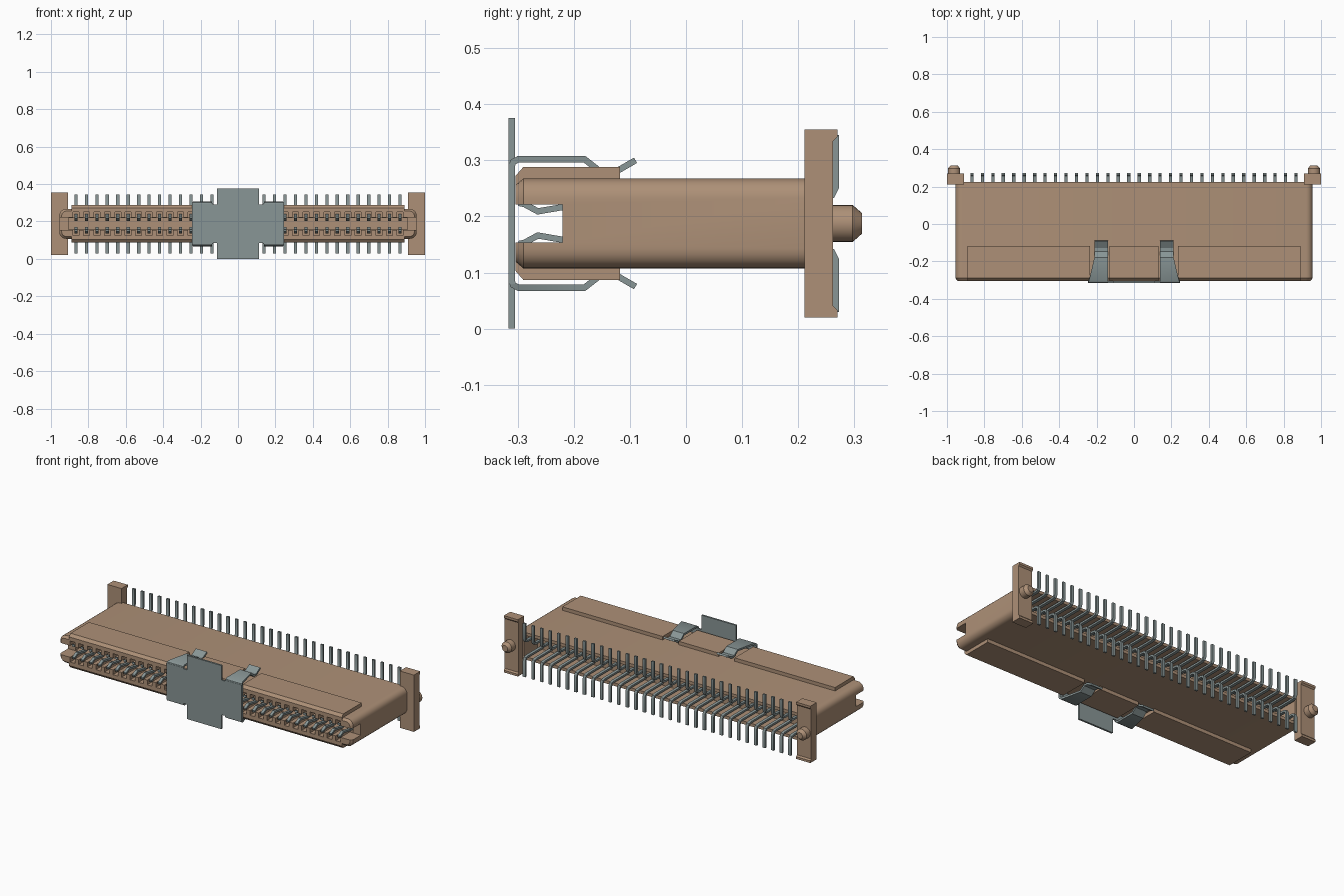
import bpy, bmesh, math
from mathutils import Vector

if "Cube" in bpy.data.objects:
    bpy.data.objects.remove(bpy.data.objects["Cube"])

MID = 0.1875  # height of the horizontal symmetry plane


def material(name, rgb):
    m = bpy.data.materials.new(name)
    m.use_nodes = True
    m.diffuse_color = (*rgb, 1)
    m.node_tree.nodes["Principled BSDF"].inputs["Base Color"].default_value = (*rgb, 1)
    return m


TAN = material("tan plastic", (0.42, 0.28, 0.185))
STEEL = material("grey steel", (0.25, 0.305, 0.305))


def finish(name, bm, mat, smooth=True):
    bmesh.ops.recalc_face_normals(bm, faces=bm.faces)
    me = bpy.data.meshes.new(name)
    bm.to_mesh(me)
    bm.free()
    ob = bpy.data.objects.new(name, me)
    bpy.context.collection.objects.link(ob)
    me.materials.append(mat)
    bpy.ops.object.select_all(action='DESELECT')
    ob.select_set(True)
    bpy.context.view_layer.objects.active = ob
    if smooth:
        bpy.ops.object.shade_smooth_by_angle(angle=math.radians(30))
    return ob


def loft(bm, rings):
    """Closed skin through rings of points, capped at both ends."""
    loops = [[bm.verts.new(p) for p in r] for r in rings]
    n = len(loops[0])
    for a, b in zip(loops, loops[1:]):
        for i in range(n):
            j = (i + 1) % n
            bm.faces.new((a[i], a[j], b[j], b[i]))
    bm.faces.new(loops[0])
    bm.faces.new(loops[-1])


def box(bm, x0, x1, y0, y1, z0, z1):
    loft(bm, [[(x, y0, z0), (x, y1, z0), (x, y1, z1), (x, y0, z1)] for x in (x0, x1)])


def extrude_x(bm, profile, x0, x1):
    loft(bm, [[(x, y, z) for y, z in profile] for x in (x0, x1)])


def ribbon(bm, path, thick, spans):
    """Sheet strip following a (y, z) path; spans gives the x range per point."""
    pts = [Vector(p) for p in path]
    rings = []
    for i, p in enumerate(pts):
        a = (p - pts[i - 1]).normalized() if i else (pts[1] - p).normalized()
        b = (pts[i + 1] - p).normalized() if i < len(pts) - 1 else a
        t = (a + b).normalized()
        off = Vector((-t.y, t.x)) * thick / 2 / max(t.dot(a), 0.5)
        x0, x1 = spans[i]
        u, v = p + off, p - off
        rings.append([(x0, *u), (x1, *u), (x1, *v), (x0, *v)])
    loft(bm, rings)


def flip(path):
    return [(y, 2 * MID - z) for y, z in path]


def rounded(w, h, r, y, steps=5):
    """Rounded rectangle ring in the x-z plane."""
    pts = []
    for k, (sx, sz) in enumerate(((1, 1), (-1, 1), (-1, -1), (1, -1))):
        for s in range(steps + 1):
            a = math.pi / 2 * (k + s / steps)
            pts.append((sx * (w - r) + r * math.cos(a), y,
                        MID + sz * (h - r) + r * math.sin(a)))
    return pts


pin_xs = [(i - 15.5) * 0.0559 for i in range(32)]

# Housing body with chamfered mouth
bm = bmesh.new()
loft(bm, [rounded(0.943, 0.068, 0.025, -0.304), rounded(0.955, 0.08, 0.035, -0.29),
          rounded(0.955, 0.08, 0.035, 0.225)])
body = finish("housing_body", bm, TAN, False)

# Cuts: side to side notch, card cavity, contact grooves, rear recess
groups = {
    "notch": [(-1.1, 1.1, -0.4, -0.22, MID - 0.034, MID + 0.034)],
    "cavity": [(-0.905, 0.905, -0.41, -0.02, MID - 0.031, MID + 0.031)],
    "grooves": [(x - 0.016, x + 0.016, -0.42, -0.03, MID - 0.062, MID + 0.062) for x in pin_xs],
    "recess": [(-0.9, 0.9, 0.1, 0.4, MID - 0.062, MID + 0.062)],
}
for name, boxes in groups.items():
    bm = bmesh.new()
    for b in boxes:
        box(bm, *b)
    cutter = finish(name + "_cutter", bm, TAN, False)
    cutter.hide_render = True
    mod = body.modifiers.new(name, 'BOOLEAN')
    mod.operation = 'DIFFERENCE'
    mod.solver = 'EXACT'
    mod.object = cutter
    bpy.context.view_layer.objects.active = body
    bpy.ops.object.modifier_apply(modifier=name)
    bpy.data.objects.remove(cutter)
bpy.ops.object.select_all(action='DESELECT')
body.select_set(True)
bpy.context.view_layer.objects.active = body
bpy.ops.object.shade_smooth_by_angle(angle=math.radians(30))

# Raised ridges above and below the mouth, with gaps for the clip arms
ridge = [(-0.304, 0.25), (-0.304, 0.272), (-0.29, 0.288), (-0.118, 0.288), (-0.118, 0.25)]
for side, prof in (("upper", ridge), ("lower", flip(ridge))):
    bm = bmesh.new()
    for x0, x1 in ((-0.89, -0.235), (-0.13, 0.13), (0.235, 0.89)):
        extrude_x(bm, prof, x0, x1)
    finish(side + "_ridge", bm, TAN)

# End blocks with standoff feet and locating pegs
for side, s in (("left", 1), ("right", -1)):
    bm = bmesh.new()
    block = [(0.211, 0.02), (0.27, 0.02), (0.27, 0.033), (0.262, 0.041)]
    block += flip(block)[::-1]
    extrude_x(bm, block, s * 0.908, s * 1.0)
    finish(side + "_end_block", bm, TAN)
    bm = bmesh.new()
    loft(bm, [[(s * 0.962 + r * math.cos(a), y, MID + r * math.sin(a))
               for a in (math.tau * k / 24 for k in range(24))]
              for y, r in ((0.25, 0.033), (0.297, 0.033), (0.314, 0.018))])
    finish(side + "_locating_peg", bm, TAN)

# Two rows of spring contacts with bent solder tails
contact = [(-0.298, 0.224), (-0.288, 0.222), (-0.264, 0.209), (-0.2, 0.22), (-0.05, 0.234),
           (0.245, 0.234), (0.26, 0.238), (0.267, 0.252), (0.267, 0.345)]
for side, path in (("upper", contact), ("lower", flip(contact))):
    bm = bmesh.new()
    for x in pin_xs:
        ribbon(bm, path, 0.011, [(x - 0.0085, x + 0.0085)] * len(path))
    finish(side + "_contacts", bm, STEEL)

# Pick-up plate: cross shaped sheet with relief notches beside the arms
quarter = [(0.113, 0.1875), (0.113, 0.102), (0.135, 0.102), (0.135, 0.108), (0.245, 0.108)]
outline = [(x, MID + z) for x, z in quarter]
outline += [(x, 2 * MID - z) for x, z in outline[::-1]]
outline += [(-x, z) for x, z in outline[::-1]]
bm = bmesh.new()
loft(bm, [[(x, y, z) for x, z in outline] for y in (-0.316, -0.305)])
finish("pickup_plate", bm, STEEL)

# Four tapered clip arms
arm = [(-0.3105, 0.29), (-0.308, 0.297), (-0.299, 0.302), (-0.181, 0.302),
       (-0.15, 0.278), (-0.128, 0.278), (-0.09, 0.3)]
outer = [0.245, 0.245, 0.24, 0.212, 0.21, 0.21, 0.21]
for level, path in (("upper", arm), ("lower", flip(arm))):
    for side, s in (("left", 1), ("right", -1)):
        bm = bmesh.new()
        ribbon(bm, path, 0.011, [(s * 0.138, s * w) for w in outer])
        finish(f"{level}_{side}_clip_arm", bm, STEEL)
